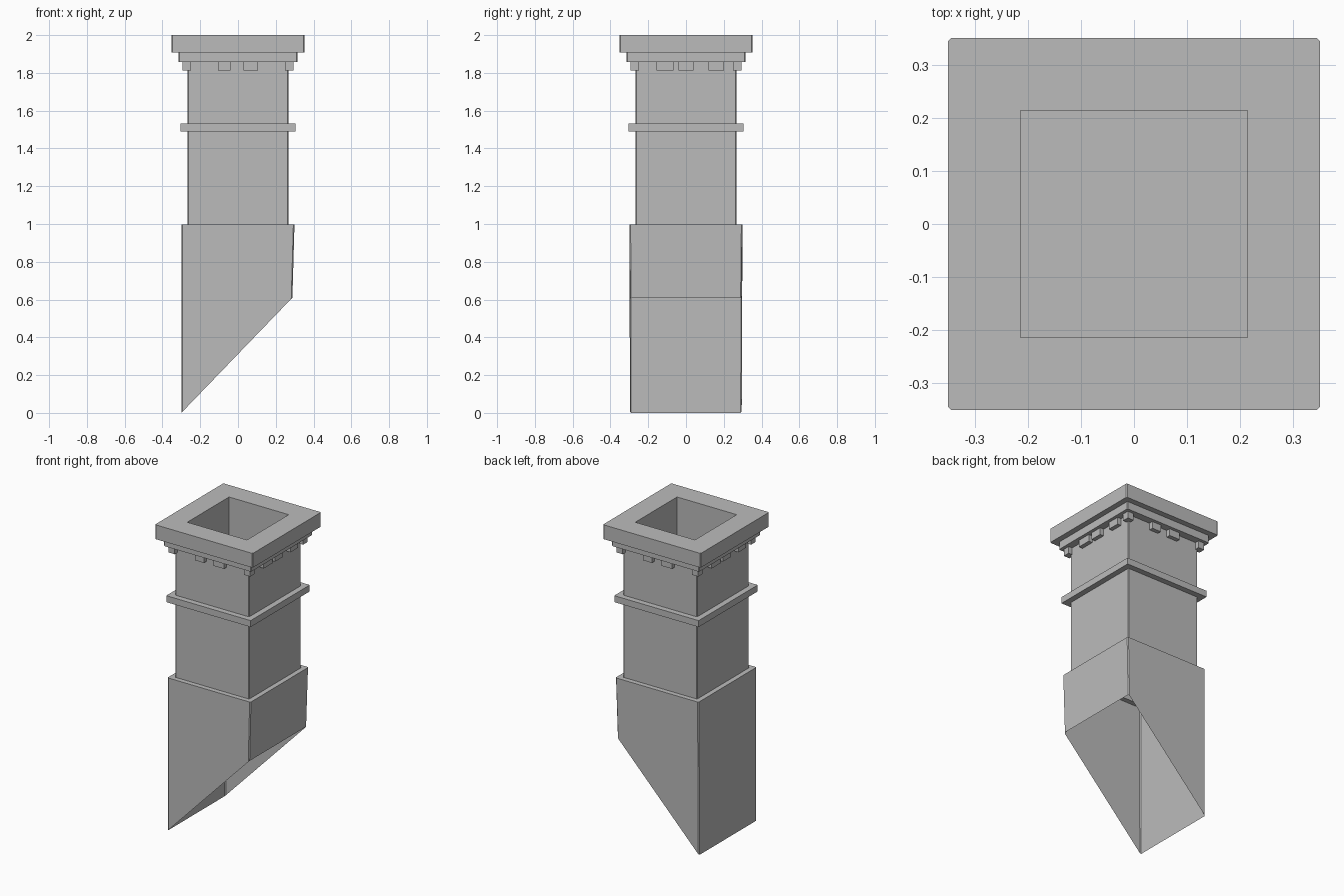
import bpy
import bmesh

cube = bpy.data.objects.get("Cube")
if cube:
    bpy.data.objects.remove(cube)

# One plain stone colour
stone = bpy.data.materials.new("grey_stone")
stone.use_nodes = True
GREY = (0.5, 0.5, 0.5, 1)
stone.diffuse_color = GREY
stone.node_tree.nodes["Principled BSDF"].inputs["Base Color"].default_value = GREY


def finish(name, bm):
    mesh = bpy.data.meshes.new(name)
    bm.to_mesh(mesh)
    bm.free()
    mesh.materials.append(stone)
    obj = bpy.data.objects.new(name, mesh)
    bpy.context.collection.objects.link(obj)
    return obj


def square(half, z):
    return [(-half, -half, z), (half, -half, z), (half, half, z), (-half, half, z)]


def loft(name, rings, closed=False, floor=False, chamfer=0.006):
    """Join four-cornered rings; the upright corners of the first wall are chamfered."""
    bm = bmesh.new()
    loops = [[bm.verts.new(p) for p in ring] for ring in rings]
    pairs = list(zip(loops, loops[1:]))
    if closed:
        pairs.append((loops[-1], loops[0]))
    for a, b in pairs:
        for i in range(4):
            j = (i + 1) % 4
            bm.faces.new((a[i], a[j], b[j], b[i]))
    if floor:
        bm.faces.new(loops[-1])
    if chamfer:
        corners = [bm.edges.get((a, b)) for a, b in zip(loops[0], loops[1])]
        bmesh.ops.bevel(bm, geom=corners, offset=chamfer, segments=1, affect='EDGES')
    return finish(name, bm)


def frame(name, half, z0, z1, hole):
    return loft(name, [square(half, z0), square(half, z1),
                       square(hole, z1), square(hole, z0)], closed=True)


def box(name, x0, x1, y0, y1, z0, z1):
    bm = bmesh.new()
    bmesh.ops.create_cube(bm, size=1)
    bmesh.ops.scale(bm, vec=(x1 - x0, y1 - y0, z1 - z0), verts=bm.verts)
    bmesh.ops.translate(bm, vec=((x0 + x1) / 2, (y0 + y1) / 2, (z0 + z1) / 2),
                        verts=bm.verts)
    return finish(name, bm)


SHAFT, FLUE = 0.267, 0.215

# Hollow base, cut off along the roof slope, with a ledge under the shaft
slope = [(-0.3, -0.297, 0), (0.288, -0.297, 0.61),
         (0.288, 0.295, 0.61), (-0.3, 0.295, 0)]
loft("sloped_base", [slope, square(0.299, 0.997), square(SHAFT, 0.997)])

# Hollow shaft
loft("shaft", [square(SHAFT, 0.997), square(SHAFT, 1.86)])

# Band around the shaft
box("band", -0.304, 0.304, -0.304, 0.304, 1.49, 1.532)

# Stepped crown with a square flue opening
frame("crown_moulding", 0.315, 1.857, 1.907, FLUE)
frame("crown_cap", 0.352, 1.907, 2.0, FLUE)
loft("flue", [square(FLUE, 1.907), square(FLUE, 1.54)], floor=True, chamfer=0)

# Small blocks under the crown, repeated on opposite sides by a half turn
LOW, HIGH, OUT, IN = 1.812, 1.857, 0.294, 0.25
for turn, side in ((1, "a"), (-1, "b")):
    for n, (a, b) in enumerate([(-0.105, -0.04), (0.028, 0.105)]):
        x0, x1 = sorted((a * turn, b * turn))
        y0, y1 = sorted((-OUT * turn, -IN * turn))
        box(f"front_back_block_{side}{n}", x0, x1, y0, y1, LOW, HIGH)
    for n, (a, b) in enumerate([(-0.155, -0.065), (-0.04, 0.04), (0.12, 0.2)]):
        y0, y1 = sorted((a * turn, b * turn))
        x0, x1 = sorted((OUT * turn, IN * turn))
        box(f"side_block_{side}{n}", x0, x1, y0, y1, LOW, HIGH)
    for flip in (1, -1):
        x0, x1 = sorted((OUT * turn, IN * turn))
        y0, y1 = sorted((OUT * flip, IN * flip))
        box(f"corner_block_{side}{flip}", x0, x1, y0, y1, LOW, HIGH)
